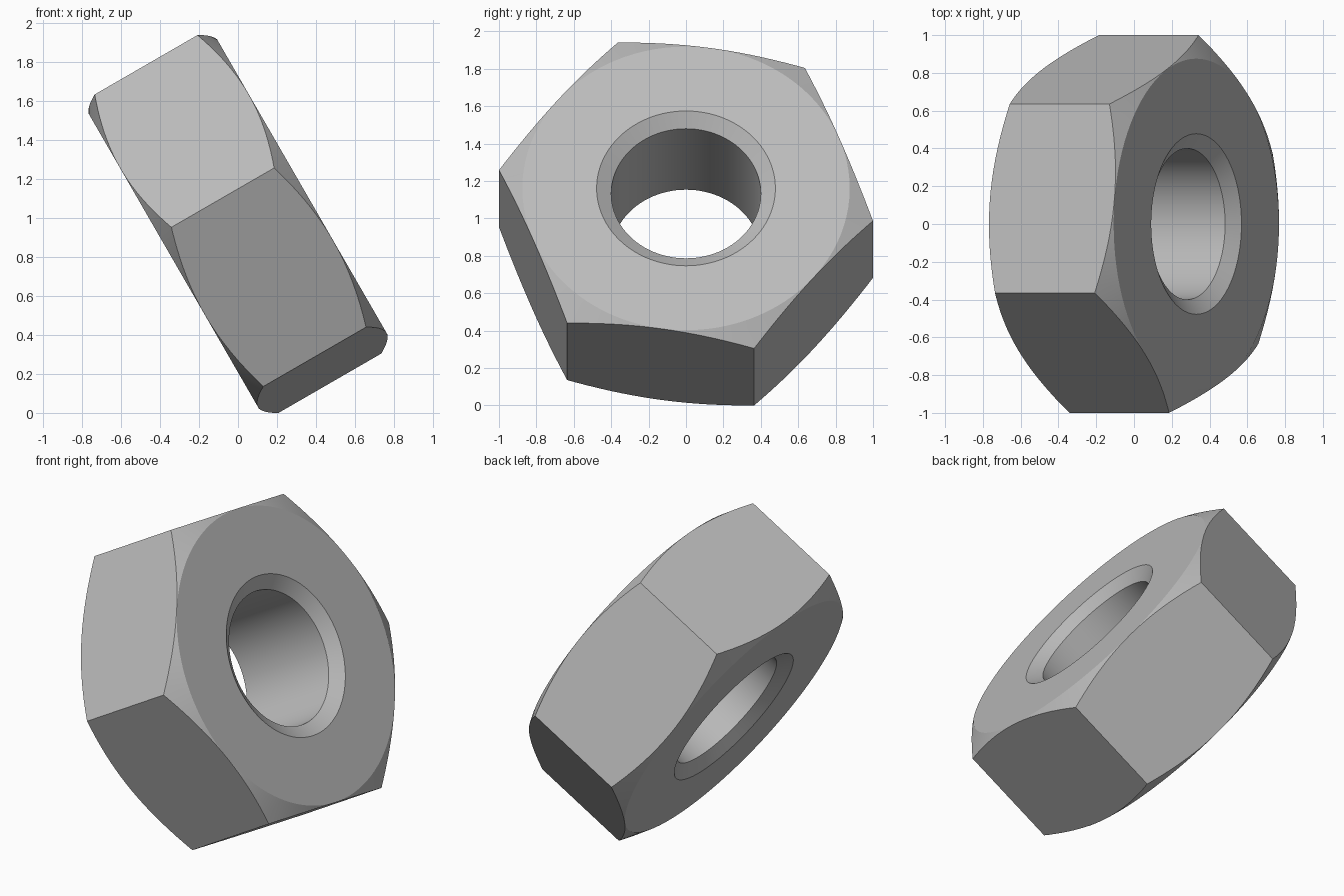
import bpy, bmesh, math
from mathutils import Matrix, Vector

cube = bpy.data.objects.get("Cube")
if cube:
    bpy.data.objects.remove(cube, do_unlink=True)

SEGMENTS = 96
CORNER_RADIUS = 1.012
APOTHEM = CORNER_RADIUS * math.cos(math.pi / 6)
HALF = 0.381
CORNER_ANGLE = math.radians(81.1)

steel = bpy.data.materials.new("grey steel")
steel.use_nodes = True
grey = (0.5, 0.5, 0.5, 1)
steel.diffuse_color = grey
steel.node_tree.nodes["Principled BSDF"].inputs["Base Color"].default_value = grey

# Closed cross-section (radius, height): bore, countersinks, flat faces, outer chamfer cones
upper = [(0.40, HALF - 0.055), (0.478, HALF), (APOTHEM - 0.001, HALF), (1.3, HALF - 0.237)]
profile = upper + [(r, -z) for r, z in reversed(upper)]

bm = bmesh.new()
rings = []
for i in range(SEGMENTS):
    a = 2 * math.pi * i / SEGMENTS
    rings.append([bm.verts.new((r * math.cos(a), r * math.sin(a), z)) for r, z in profile])
for i, ring in enumerate(rings):
    after = rings[(i + 1) % SEGMENTS]
    for j in range(len(profile)):
        k = (j + 1) % len(profile)
        bm.faces.new((ring[j], after[j], after[k], ring[k]))

# Six flat sides sliced off the turned ring
for i in range(6):
    a = CORNER_ANGLE + math.pi / 6 + i * math.pi / 3
    normal = Vector((math.cos(a), math.sin(a), 0))
    cut = bmesh.ops.bisect_plane(bm, geom=bm.verts[:] + bm.edges[:] + bm.faces[:], dist=1e-5,
                                 plane_co=normal * APOTHEM, plane_no=normal, clear_outer=True)
    rim = [e for e in cut["geom_cut"] if isinstance(e, bmesh.types.BMEdge) and e.is_boundary]
    bmesh.ops.edgeloop_fill(bm, edges=rim)
bmesh.ops.recalc_face_normals(bm, faces=bm.faces[:])

# Tilt the nut
bm.transform(Matrix.Translation((0, 0, 0.97)) @ Matrix.Rotation(math.radians(60), 4, "Y"))

mesh = bpy.data.meshes.new("hex_nut")
bm.to_mesh(mesh)
bm.free()
mesh.materials.append(steel)
nut = bpy.data.objects.new("hex_nut", mesh)
bpy.context.collection.objects.link(nut)

bpy.ops.object.select_all(action="DESELECT")
nut.select_set(True)
bpy.context.view_layer.objects.active = nut
bpy.ops.object.shade_smooth_by_angle(angle=math.radians(20))
